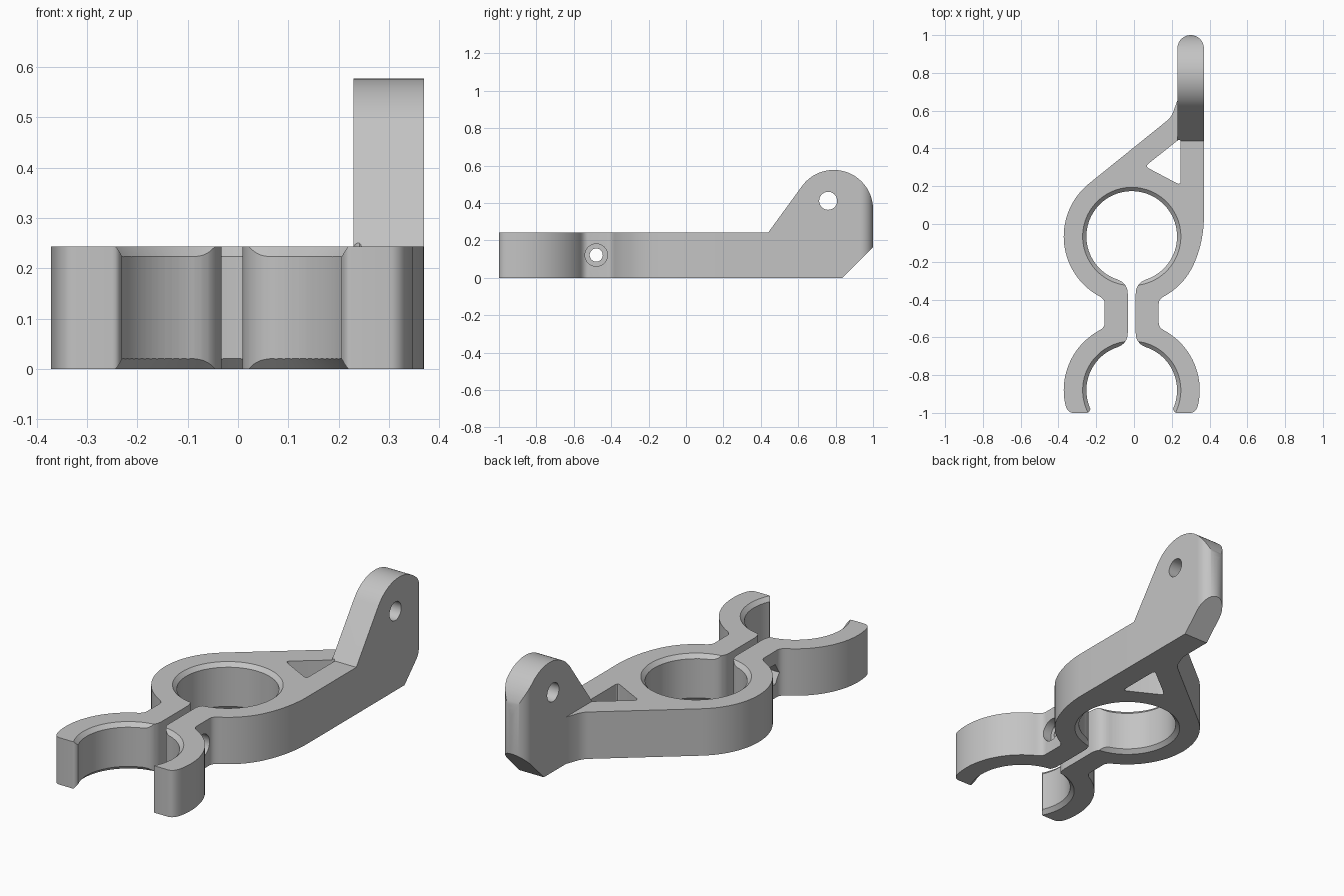
import bpy, bmesh
from math import sin, cos, radians, pi
from mathutils import Matrix, Vector

default = bpy.data.objects.get("Cube")
if default:
    bpy.data.objects.remove(default, do_unlink=True)

grey = bpy.data.materials.new("plain_grey")
grey.use_nodes = True
grey.diffuse_color = (0.55, 0.55, 0.55, 1)
grey.node_tree.nodes["Principled BSDF"].inputs["Base Color"].default_value = grey.diffuse_color

CX, RING_Y, CLIP_Y = -0.012, -0.066, -0.88     # shared axis, ring and clip centres
INNER, OUTER, THICK = 0.24, 0.36, 0.243
RIGHT, ARM_LEFT = 0.37, 0.23


def arc(cx, cy, r, a, b, n=24):
    angles = [radians(a + (b - a) * i / n) for i in range(n + 1)]
    return [(cx + r * cos(t), cy + r * sin(t)) for t in angles]


def bend(a, c, b, n=6):
    """Rounded corner from a to b around control point c."""
    a, b, c = Vector(a), Vector(b), Vector(c)
    ts = [i / n for i in range(n + 1)]
    return [tuple(a * (1 - t) ** 2 + c * 2 * t * (1 - t) + b * t * t) for t in ts]


def rounded(corners, r):
    """Closed polygon with every corner rounded."""
    out = []
    for i, p in enumerate(corners):
        p = Vector(p)
        ends = [p + (Vector(corners[(i + k) % len(corners)]) - p).normalized() * r for k in (-1, 1)]
        out += bend(ends[0], p, ends[1])
    return out


def finish(name, bm):
    bmesh.ops.remove_doubles(bm, verts=bm.verts, dist=1e-5)
    bmesh.ops.recalc_face_normals(bm, faces=bm.faces)
    mesh = bpy.data.meshes.new(name)
    bm.to_mesh(mesh)
    bm.free()
    mesh.materials.append(grey)
    ob = bpy.data.objects.new(name, mesh)
    bpy.context.collection.objects.link(ob)
    return ob


def prism(name, outline, low, high, axis="z"):
    """Extrude a closed outline along z, or a (y, z) outline along x."""
    place = (lambda u, v: (u, v, low)) if axis == "z" else (lambda u, v: (low, u, v))
    step = (0, 0, high - low) if axis == "z" else (high - low, 0, 0)
    bm = bmesh.new()
    face = bm.faces.new([bm.verts.new(place(*p)) for p in outline])
    new = bmesh.ops.extrude_face_region(bm, geom=[face], use_keep_orig=True)["geom"]
    bmesh.ops.translate(bm, vec=step, verts=[g for g in new if isinstance(g, bmesh.types.BMVert)])
    return finish(name, bm)


def cone(name, x, y, z0, z1, r0, r1):
    bm = bmesh.new()
    spot = Matrix.Translation((x, y, (z0 + z1) / 2))
    bmesh.ops.create_cone(bm, cap_ends=True, segments=96, radius1=r0, radius2=r1,
                          depth=z1 - z0, matrix=spot)
    return finish(name, bm)


def combine(ob, other, operation):
    mod = ob.modifiers.new("combine", "BOOLEAN")
    mod.operation, mod.object, mod.solver = operation, other, "EXACT"
    bpy.context.view_layer.objects.active = ob
    bpy.ops.object.modifier_apply(modifier=mod.name)
    bpy.data.objects.remove(other, do_unlink=True)


# Half of the open clip and neck, from the slit out to the neck's outer side
half = bend((-0.073, RING_Y - 0.2286), (-0.021, -0.315), (-0.021, -0.37))
half += bend((-0.021, -0.576), (-0.021, -0.631), (-0.073, CLIP_Y + 0.2286))
half += arc(0, CLIP_Y, INNER, 107.7, 204.6)[1:]
half += bend((-0.221, -0.985), (-0.226, -1), (-0.238, -1))
half += bend((-0.31, -1), (-0.343, -1), (-0.353, -0.95))
half += arc(0, CLIP_Y, OUTER, 191.2, 121.5)[1:]
half += bend((-0.178, -0.567), (-0.143, -0.55), (-0.143, -0.525))
half += bend((-0.143, -0.421), (-0.143, -0.396), (-0.178, -0.379))

# Body outline: hole, left half, ring, web, straight side, right half
outline = arc(CX, RING_Y, INNER, -72.3, 252.3, 72)[1:-1]
outline += [(CX + x, y) for x, y in half]
outline += arc(CX, RING_Y, OUTER, 238.5, 129, 32)
outline += bend((0.175, 0.547), (0.2, 0.567), (0.21, 0.6))
outline += [(ARM_LEFT, 0.655), (RIGHT, 0.655)]
outline += bend((RIGHT, 0.02), (0.365, -0.1), (CX + 0.334, RING_Y - 0.135), 10)
outline += arc(CX, RING_Y, OUTER, 338, 301.5, 12)[1:]
outline += [(CX - x, y) for x, y in reversed(half)]
body = prism("clamp_bracket", outline, 0, THICK)

# Upright lug: side profile trimmed by a round-ended plan
side = [(0.44, 0), (0.835, 0), (1, 0.165), (1, 0.367)]
side += arc(0.79, 0.367, 0.21, 0, 143.1, 32)[1:] + [(0.44, THICK)]
lug = prism("upright_lug", side, ARM_LEFT, RIGHT, "x")
mid, radius = (ARM_LEFT + RIGHT) / 2, (RIGHT - ARM_LEFT) / 2
plan = arc(mid, 1 - radius, radius, 0, 180, 32) + [(ARM_LEFT, 0.3), (RIGHT, 0.3)]
combine(lug, prism("lug_plan", plan, -0.1, 0.7), "INTERSECT")
combine(body, lug, "UNION")

# Triangular window in the web
window = rounded([(0.247, 0.455), (0.247, 0.205), (0.058, 0.305)], 0.025)
combine(body, prism("window_cutter", window, -0.1, 0.4), "DIFFERENCE")

# Bevelled rims of the ring and the clip
for y in (RING_Y, CLIP_Y):
    combine(body, cone("top_rim", CX, y, 0.213, 0.253, 0.23, 0.27), "DIFFERENCE")
    combine(body, cone("bottom_rim", CX, y, -0.01, 0.03, 0.27, 0.23), "DIFFERENCE")

# Lug pin hole, clamp bolt hole, bolt head recess and nut recess
for y, z, r, x0, x1, n in ((0.76, 0.412, 0.048, 0.1, 0.5, 40),
                           (-0.48, 0.122, 0.035, -0.3, 0.3, 40),
                           (-0.48, 0.122, 0.06, 0.085, 0.3, 40),
                           (-0.48, 0.122, 0.06, -0.3, -0.11, 6)):
    hole = arc(y, z, r, 0, 360, n)[:-1]
    combine(body, prism("hole_cutter", hole, x0, x1, "x"), "DIFFERENCE")

bpy.ops.object.select_all(action="DESELECT")
body.select_set(True)
bpy.context.view_layer.objects.active = body
bpy.ops.object.shade_smooth_by_angle(angle=radians(30))
